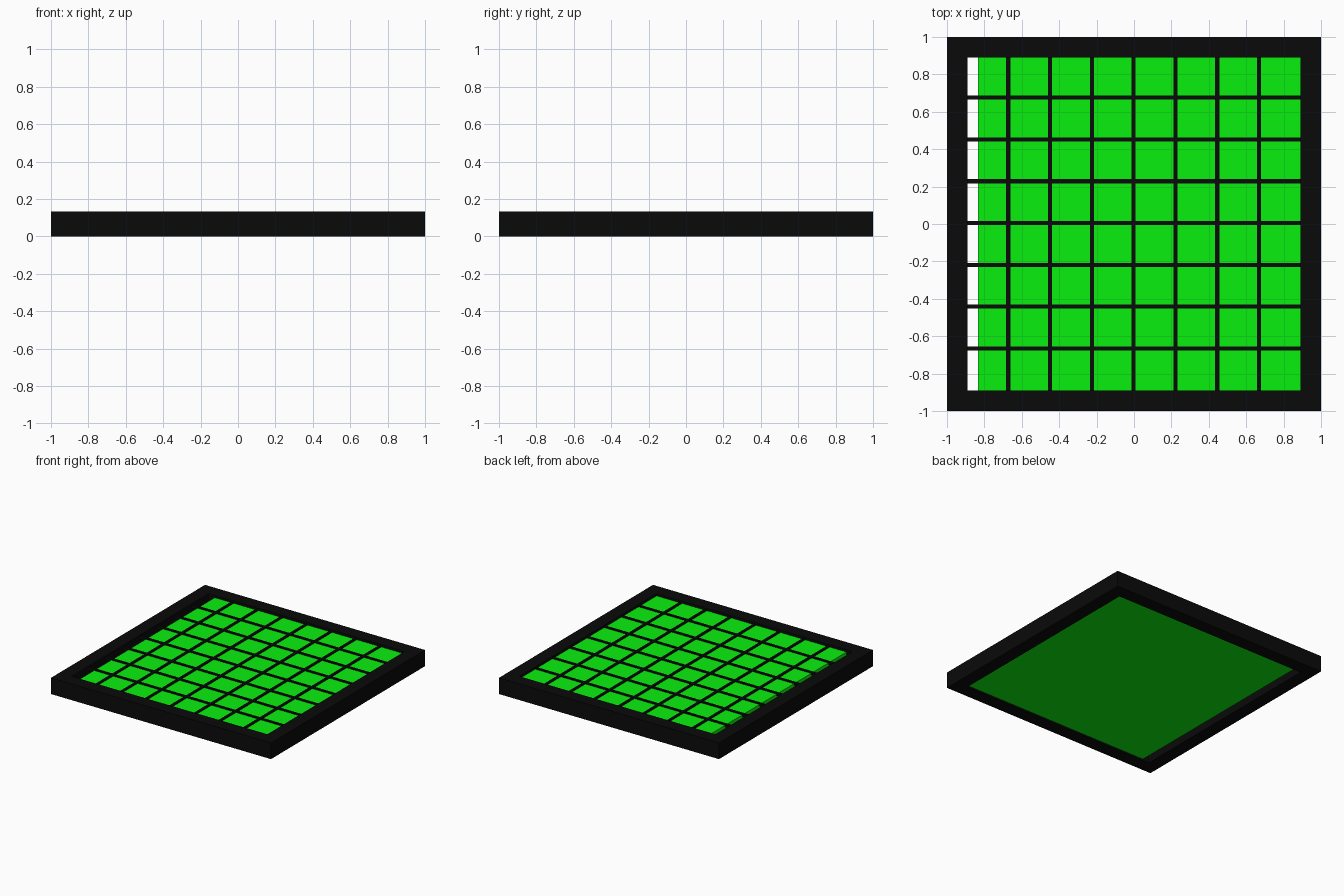
import bpy, bmesh

if "Cube" in bpy.data.objects:
    bpy.data.objects.remove(bpy.data.objects["Cube"])

H = 0.133      # frame height
IN = 0.89      # half width of the opening


def material(name, rgb):
    m = bpy.data.materials.new(name)
    m.diffuse_color = (*rgb, 1)
    m.use_nodes = True
    m.node_tree.nodes["Principled BSDF"].inputs["Base Color"].default_value = m.diffuse_color
    return m


black = material("black", (0.003, 0.003, 0.003))
green = material("green", (0.003, 0.87, 0.004))


def box(name, lo, hi, mat):
    bpy.ops.mesh.primitive_cube_add(size=1, location=[(a + b) / 2 for a, b in zip(lo, hi)])
    ob = bpy.context.object
    ob.name = name
    ob.scale = [b - a for a, b in zip(lo, hi)]
    bpy.ops.object.transform_apply(location=False, rotation=False, scale=True)
    ob.data.materials.append(mat)
    return ob


# Square outer frame: two nested rings of corners joined all round
bm = bmesh.new()
corners = [(-1, -1), (1, -1), (1, 1), (-1, 1)]
ring = {(r, z): [bm.verts.new((x * r, y * r, z)) for x, y in corners]
        for r in (1, IN) for z in (0, H)}
path = [(1, 0), (1, H), (IN, H), (IN, 0)]
for i in range(4):
    a, b = ring[path[i]], ring[path[(i + 1) % 4]]
    for j in range(4):
        k = (j + 1) % 4
        bm.faces.new((a[j], a[k], b[k], b[j]))
bmesh.ops.recalc_face_normals(bm, faces=bm.faces)
mesh = bpy.data.meshes.new("frame")
bm.to_mesh(mesh)
bm.free()
mesh.materials.append(black)
frame = bpy.data.objects.new("frame", mesh)
bpy.context.collection.objects.link(frame)

# Thick green panel, stopping short of the frame on the left
box("panel", (-0.835, -IN, 0.012), (IN, IN, 0.114), green)

# Thin bars crossing the opening both ways
w = 0.011
for i in range(7):
    x = (i - 3) * 0.2235 - 0.002
    y = (i - 3) * 0.2235 + 0.005
    box(f"bar_lengthwise_{i + 1}", (x - w, -IN, 0.10), (x + w, IN, 0.122), black)
    box(f"bar_crosswise_{i + 1}", (-IN, y - w, 0.10), (IN, y + w, 0.122), black)
